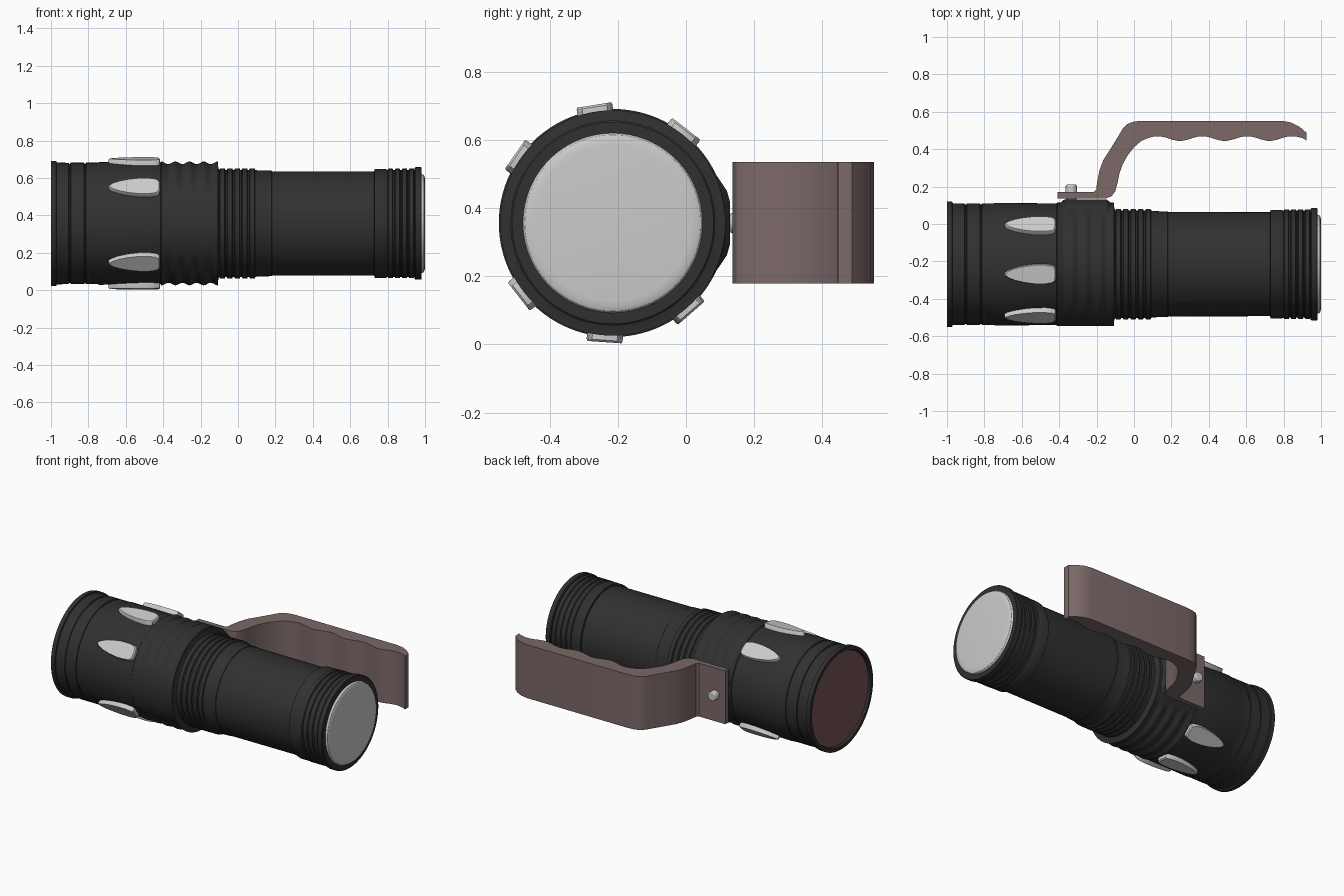
import bpy, bmesh, math
from mathutils import Matrix, Vector

if "Cube" in bpy.data.objects:
    bpy.data.objects.remove(bpy.data.objects["Cube"])

CY, CZ = -0.215, 0.357      # torch axis runs along x


def material(name, rgb):
    m = bpy.data.materials.new(name)
    m.diffuse_color = (*rgb, 1)
    m.use_nodes = True
    m.node_tree.nodes["Principled BSDF"].inputs["Base Color"].default_value = m.diffuse_color
    return m


BLACK = material("black_rubber", (0.03, 0.03, 0.03))
BROWN = material("brown_metal", (0.20, 0.14, 0.14))
RED = material("red_glass", (0.19, 0.09, 0.09))


def finish(name, bm, mat=None, bevel=0, angle=30):
    bmesh.ops.recalc_face_normals(bm, faces=bm.faces)
    me = bpy.data.meshes.new(name)
    bm.to_mesh(me)
    bm.free()
    ob = bpy.data.objects.new(name, me)
    bpy.context.collection.objects.link(ob)
    if mat:
        me.materials.append(mat)
    if bevel:
        b = ob.modifiers.new("bevel", 'BEVEL')
        b.width, b.segments, b.limit_method = bevel, 2, 'ANGLE'
    bpy.ops.object.select_all(action='DESELECT')
    ob.select_set(True)
    bpy.context.view_layer.objects.active = ob
    bpy.ops.object.shade_smooth_by_angle(angle=math.radians(angle))
    return ob


def lathe(name, profile, mat=None, segs=96, radius=None):
    """Rings along the axis, capped at both ends; radius() may vary r by angle."""
    bm = bmesh.new()
    rings = []
    for x, r in profile:
        ring = []
        for i in range(segs):
            a = 2 * math.pi * i / segs
            q = radius(x, r, a) if radius else r
            ring.append(bm.verts.new((x, CY + q * math.cos(a), CZ + q * math.sin(a))))
        rings.append(ring)
    for p, q in zip(rings, rings[1:]):
        for i in range(segs):
            j = (i + 1) % segs
            bm.faces.new((p[i], p[j], q[j], q[i]))
    bm.faces.new(rings[0])
    bm.faces.new(rings[-1])
    return finish(name, bm, mat)


def loft(name, loops, mat=None, bevel=0):
    """Skin between matching loops of points, capped."""
    bm = bmesh.new()
    vs = [[bm.verts.new(p) for p in loop] for loop in loops]
    n = len(vs[0])
    for p, q in zip(vs, vs[1:]):
        for i in range(n):
            j = (i + 1) % n
            bm.faces.new((p[i], p[j], q[j], q[i]))
    bm.faces.new(vs[0])
    bm.faces.new(vs[-1])
    return finish(name, bm, mat, bevel)


def ribs(x0, x1, count, hi, lo):
    """Profile of small square-shouldered rings."""
    pts, step = [], (x1 - x0) / count
    for i in range(count):
        x = x0 + i * step
        pts += [(x, lo), (x + 0.004, hi), (x + step * 0.72, hi), (x + step * 0.8, lo)]
    return pts


# Main barrel: recessed head, wavy collar, ribbed neck, tube, ribbed tail
W0, W1 = -0.41, -0.108
profile = [(-0.975, 0.29), (-0.975, 0.305), (-1.0, 0.312), (-1.0, 0.335), (-0.972, 0.335),
           (-0.97, 0.326), (-0.906, 0.324), (-0.903, 0.319), (-0.897, 0.319), (-0.894, 0.325),
           (-0.824, 0.325), (-0.821, 0.320), (-0.815, 0.320), (-0.812, 0.325),
           (-0.75, 0.325), (-0.742, 0.328), (-0.415, 0.325)]
profile += [(W0 + (W1 - W0) * i / 40, 0.331) for i in range(41)]
profile += [(-0.105, 0.295)] + ribs(-0.10, 0.10, 5, 0.295, 0.287)
profile += [(0.102, 0.284), (0.18, 0.282), (0.183, 0.279), (0.728, 0.278), (0.73, 0.291), (0.79, 0.291)]
profile += ribs(0.80, 0.95, 4, 0.293, 0.286)
profile += [(0.945, 0.297), (0.95, 0.301), (0.978, 0.301), (0.982, 0.296), (0.982, 0.25)]


def waves(x, r, a):
    if not W0 - 1e-6 <= x <= W1 + 1e-6:
        return r
    side = min(1, max(0, (abs(math.sin(a)) - 0.45) / 0.3))
    return r - 0.007 * side * (1 - math.cos(8 * math.pi * (x - W0) / (W1 - W0)))


lathe("barrel", profile, BLACK, radius=waves)

# Front glass and tail cap
lathe("front_glass", [(-0.97, 0.30), (-0.986, 0.306)], RED)
lathe("tail_cap", [(0.97, 0.264), (0.986, 0.264), (0.994, 0.259), (0.998, 0.25), (1.0, 0.23)])

# Teardrop grip pads round the head
half = [(-0.692, 0.006), (-0.675, 0.019), (-0.64, 0.033), (-0.59, 0.045), (-0.53, 0.053),
        (-0.47, 0.053), (-0.435, 0.047), (-0.42, 0.037), (-0.416, 0.015)]
outline = half + [(x, -t) for x, t in reversed(half)]
for k, deg in enumerate((52, 99, 145, 218, 266, 311)):
    rot = Matrix.Translation((0, CY, CZ)) @ Matrix.Rotation(math.radians(deg), 4, 'X')
    loops = [[rot @ Vector((-0.55 + (x + 0.55) * s, r, t * s)) for x, t in outline]
             for r, s in ((0.30, 1.0), (0.345, 1.0), (0.351, 0.95))]
    loft(f"grip_pad_{k + 1}", loops)

# Flared boss that carries the handle
side = [(0.0, 0.21), (0.055, 0.185), (0.075, 0.16), (0.10, 0.125), (0.12, 0.095), (0.13, 0.06)]
section = [(y, CZ + z) for y, z in side] + [(y, CZ - z) for y, z in reversed(side)]
loft("handle_boss", [[(x, y - drop, z) for y, z in section]
                     for x, drop in ((-0.412, 0.03), (-0.375, 0), (-0.145, 0), (-0.108, 0.03))], BLACK)

# Handle: foot, swept neck and straight grip with finger waves underneath
outer = [(-0.41, 0.137), (-0.41, 0.17), (-0.215, 0.17), (-0.202, 0.183), (-0.198, 0.22), (-0.185, 0.285),
         (-0.165, 0.34), (-0.13, 0.395), (-0.09, 0.46), (-0.06, 0.51), (-0.035, 0.535),
         (0.0, 0.548), (0.05, 0.552), (0.79, 0.552), (0.84, 0.543), (0.885, 0.52), (0.922, 0.488),
         (0.922, 0.447), (0.90, 0.46)]
fingers = [(0.86 - 0.03 * i, 0.457 - 0.013 * math.cos(2 * math.pi * (0.725 - 0.86 + 0.03 * i) / 0.24))
           for i in range(26)]
inner = [(0.075, 0.459), (0.04, 0.445), (0.0, 0.41), (-0.035, 0.365), (-0.06, 0.32), (-0.078, 0.27),
         (-0.088, 0.22), (-0.10, 0.175), (-0.12, 0.148), (-0.15, 0.137)]
shape = outer + fingers + inner
loft("handle", [[(x, y, z) for x, y in shape] for z in (0.179, 0.536)], BROWN)

# Screw in the handle foot
bm = bmesh.new()
bmesh.ops.create_cone(bm, cap_ends=True, segments=32, radius1=0.03, radius2=0.03, depth=0.08,
                      matrix=Matrix.Translation((-0.335, 0.17, CZ)) @ Matrix.Rotation(math.pi / 2, 4, 'X'))
finish("handle_screw", bm, bevel=0.006)
